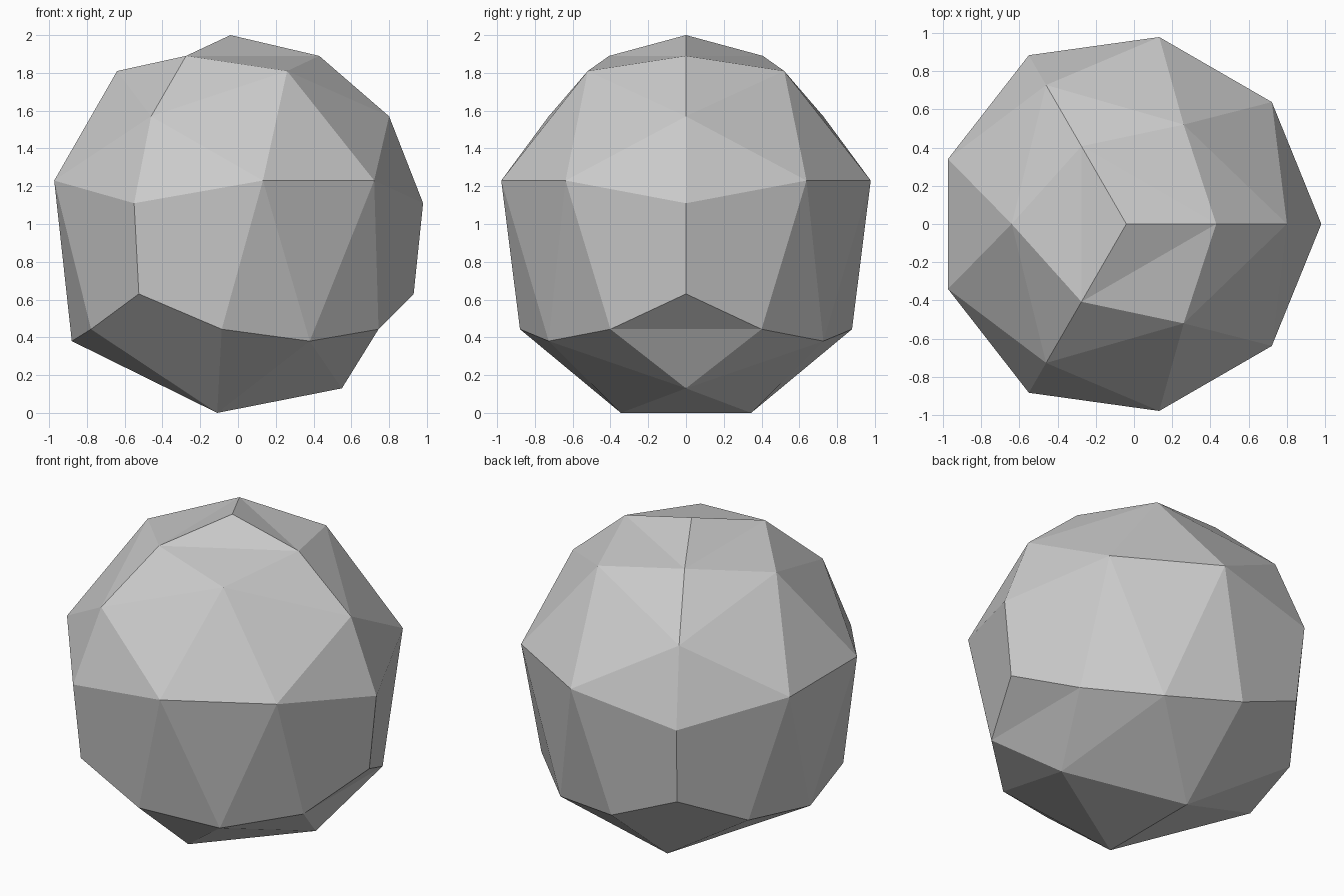
import bpy, bmesh, math

if "Cube" in bpy.data.objects:
    bpy.data.objects.remove(bpy.data.objects["Cube"])

AXIS_X = -0.04   # the three-fold axis is slightly off centre

# rings of corners: radius, height
RING = {'A': (0.0, 2.0), 'B': (0.47, 1.89), 'C': (0.60, 1.81), 'D': (0.84, 1.57),
        'E': (0.993, 1.23), 'F': (1.02, 1.11), 'G': (0.97, 0.63),
        'H': (0.88, 0.443), 'I': (0.84, 0.38)}

# wedge facets as (ring, angle), repeated by rotation and mirroring
WEDGE = [
    [('A', 0), ('B', 0), ('B', 120)],
    [('B', 0), ('C', 60), ('B', 120)],
    [('B', 0), ('D', 0), ('C', 60)],
    [('C', 60), ('D', 0), ('E', 40)],
    [('C', 60), ('E', 40), ('E', 80)],
    [('D', 0), ('F', 0), ('E', 40)],
    [('F', 0), ('G', 0), ('H', 27), ('E', 40)],
    [('E', 40), ('H', 27), ('I', 60)],
    [('E', 40), ('I', 60), ('E', 80)],
]

bm = bmesh.new()
cache = {}


def vert(co):
    key = tuple(round(c, 3) + 0.0 for c in co)
    if key not in cache:
        cache[key] = bm.verts.new(key)
    return cache[key]


def ring(name, angle):
    r, z = RING[name]
    a = math.radians(angle)
    return (AXIS_X + r * math.cos(a), r * math.sin(a), z)


def face(points):
    vs = [vert(p) for p in points]
    if bm.faces.get(vs) is None:
        bm.faces.new(vs)


def mirrored(points):
    face(points)
    face([(x, -y, z) for x, y, z in reversed(points)])


# upper and middle facets
for turn in (0, 120, 240):
    for corners in WEDGE:
        mirrored([ring(n, a + turn) for n, a in corners])

# underside facets
J = (0.55, 0, 0.13)
K, K2 = (-0.11, 0.345, 0), (-0.11, -0.345, 0)
G0, G120 = ring('G', 0), ring('G', 120)
H27, H93, H147 = (ring('H', a) for a in (27, 93, 147))
H_27 = ring('H', -27)
I60, I180 = ring('I', 60), ring('I', 180)
for pts in ([H27, I60, J], [I60, K, J], [I60, H93, K],
            [H93, G120, H147, K], [K, H147, I180]):
    mirrored(pts)
for pts in ([G0, H27, H_27], [H27, J, H_27], [K, K2, J], [K, I180, K2]):
    face(pts)

bmesh.ops.recalc_face_normals(bm, faces=bm.faces)
mesh = bpy.data.meshes.new("faceted_ball")
bm.to_mesh(mesh)
bm.free()
obj = bpy.data.objects.new("faceted_ball", mesh)
bpy.context.collection.objects.link(obj)
